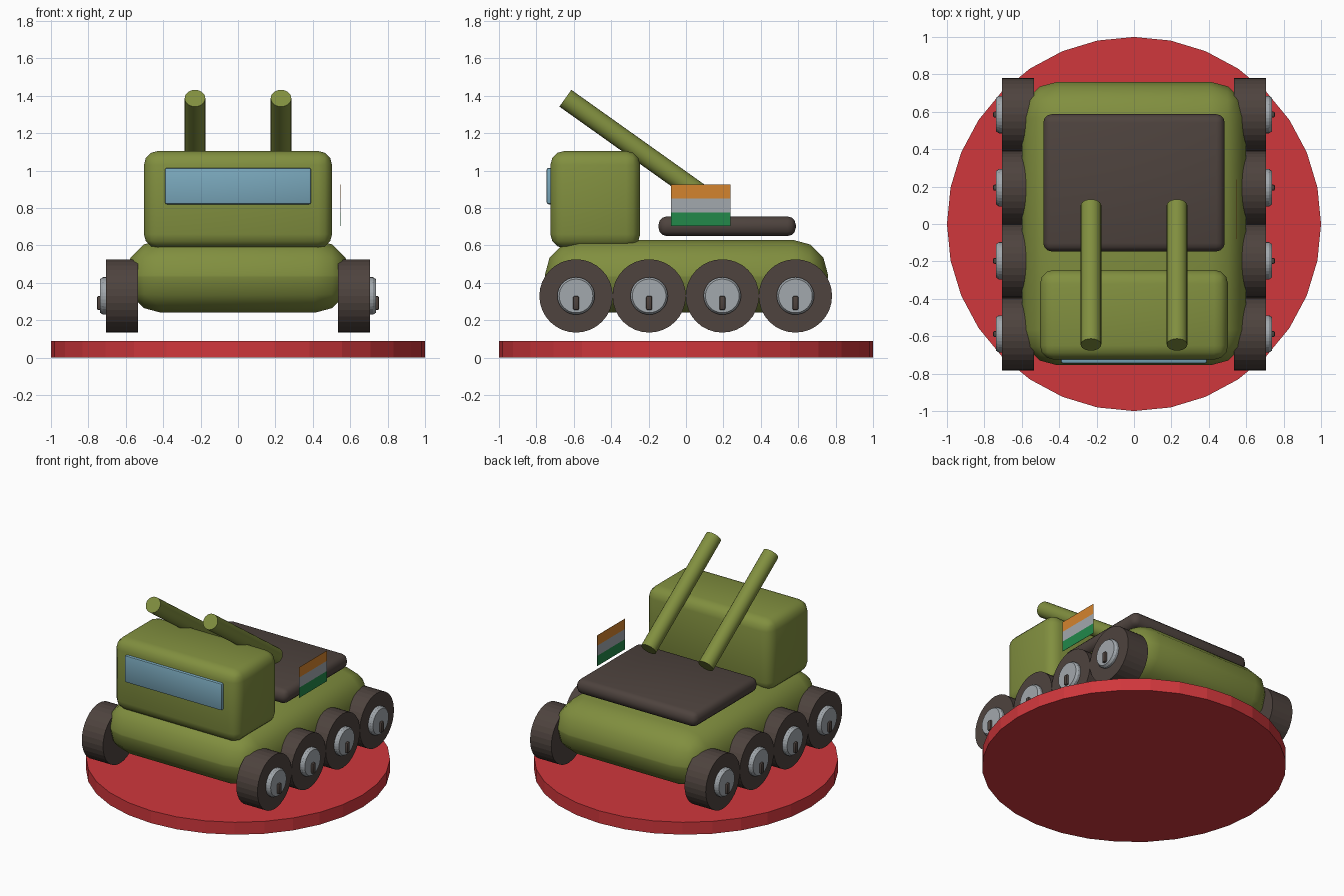
import bpy, bmesh, math
from mathutils import Matrix, Vector

if "Cube" in bpy.data.objects:
    bpy.data.objects.remove(bpy.data.objects["Cube"])


def material(name, *srgb):
    """Flat material from 0-255 display values, stored as linear."""
    lin = [((c / 255 + 0.055) / 1.055) ** 2.4 for c in srgb] + [1]
    mat = bpy.data.materials.new(name)
    mat.use_nodes = True
    mat.diffuse_color = lin
    bsdf = next(n for n in mat.node_tree.nodes if n.type == 'BSDF_PRINCIPLED')
    bsdf.inputs["Base Color"].default_value = lin
    return mat


olive = material("olive green", 129, 143, 63)
brown = material("dark brown", 78, 67, 62)
red = material("red", 208, 55, 60)
grey = material("light grey", 162, 168, 173)
blue = material("window blue", 122, 168, 188)
orange = material("orange", 212, 132, 46)
green = material("flag green", 34, 136, 74)


def finish(name, bm, mat, angle=None):
    mesh = bpy.data.meshes.new(name)
    bm.to_mesh(mesh)
    bm.free()
    mesh.materials.append(mat)
    obj = bpy.data.objects.new(name, mesh)
    bpy.context.collection.objects.link(obj)
    if angle:
        mesh.shade_smooth()
        mesh.set_sharp_from_angle(angle=math.radians(angle))
    return obj


def box(name, mat, x, y, z, bevel=0.0, segments=3):
    """Rounded box from (min, max) ranges."""
    bm = bmesh.new()
    bmesh.ops.create_cube(bm, size=1)
    for v in bm.verts:
        v.co = [r[0] if c < 0 else r[1] for c, r in zip(v.co, (x, y, z))]
    if bevel:
        bmesh.ops.bevel(bm, geom=bm.edges[:], offset=bevel, segments=segments,
                        profile=0.5, affect='EDGES')
    return finish(name, bm, mat, 40 if bevel else None)


def rod(name, mat, start, end, radius, sides=32, tip=None, smooth=None):
    """Cylinder between two points; tip is the radius at the end."""
    start, end = Vector(start), Vector(end)
    axis = end - start
    turn = axis.to_track_quat('Z', 'Y').to_matrix().to_4x4()
    bm = bmesh.new()
    bmesh.ops.create_cone(bm, cap_ends=True, segments=sides, radius1=radius,
                          radius2=tip or radius, depth=axis.length,
                          matrix=Matrix.Translation((start + end) / 2) @ turn)
    return finish(name, bm, mat, smooth)


# Round stand
rod("stand", red, (0, 0, 0), (0, 0, 0.09), 1.0)

# Body
box("hull", olive, (-0.6, 0.6), (-0.755, 0.76), (0.24, 0.63), 0.19)
box("cab", olive, (-0.503, 0.503), (-0.725, -0.245), (0.585, 1.105), 0.075)
box("windscreen", blue, (-0.39, 0.39), (-0.745, -0.7), (0.82, 1.015), 0.01, 2)
box("rear_deck", brown, (-0.485, 0.485), (-0.147, 0.587), (0.65, 0.755), 0.045)

# Wheels with hubs and pins on both sides
for side, label in ((1, "left"), (-1, "right")):
    for i in range(4):
        y, z = -0.588 + i * 0.391, 0.33
        tag = f"{label}_{i + 1}"
        rod("wheel_" + tag, brown, (side * 0.535, y, z), (side * 0.705, y, z), 0.196)
        rod("hub_" + tag, grey, (side * 0.7, y, z), (side * 0.722, y, z), 0.1)
        rod("hub_cap_" + tag, grey, (side * 0.722, y, z), (side * 0.737, y, z),
            0.1, tip=0.09)
        box("hub_pin_" + tag, brown, sorted((side * 0.72, side * 0.754)),
            (y - 0.016, y + 0.016), (0.254, 0.33), 0.009, 2)

    # Launch tubes rising over the cab
    rod("tube_" + label, olive, (side * 0.23, 0.1, 0.857),
        (side * 0.23, -0.645, 1.387), 0.055, 24, smooth=40)

# Three-stripe flag
for i, (name, mat) in enumerate((("lower", green), ("middle", grey), ("upper", orange))):
    low = 0.703 + i * 0.074
    box(name + "_flag_stripe", mat, (0.545, 0.547), (-0.08, 0.237), (low, low + 0.074))
